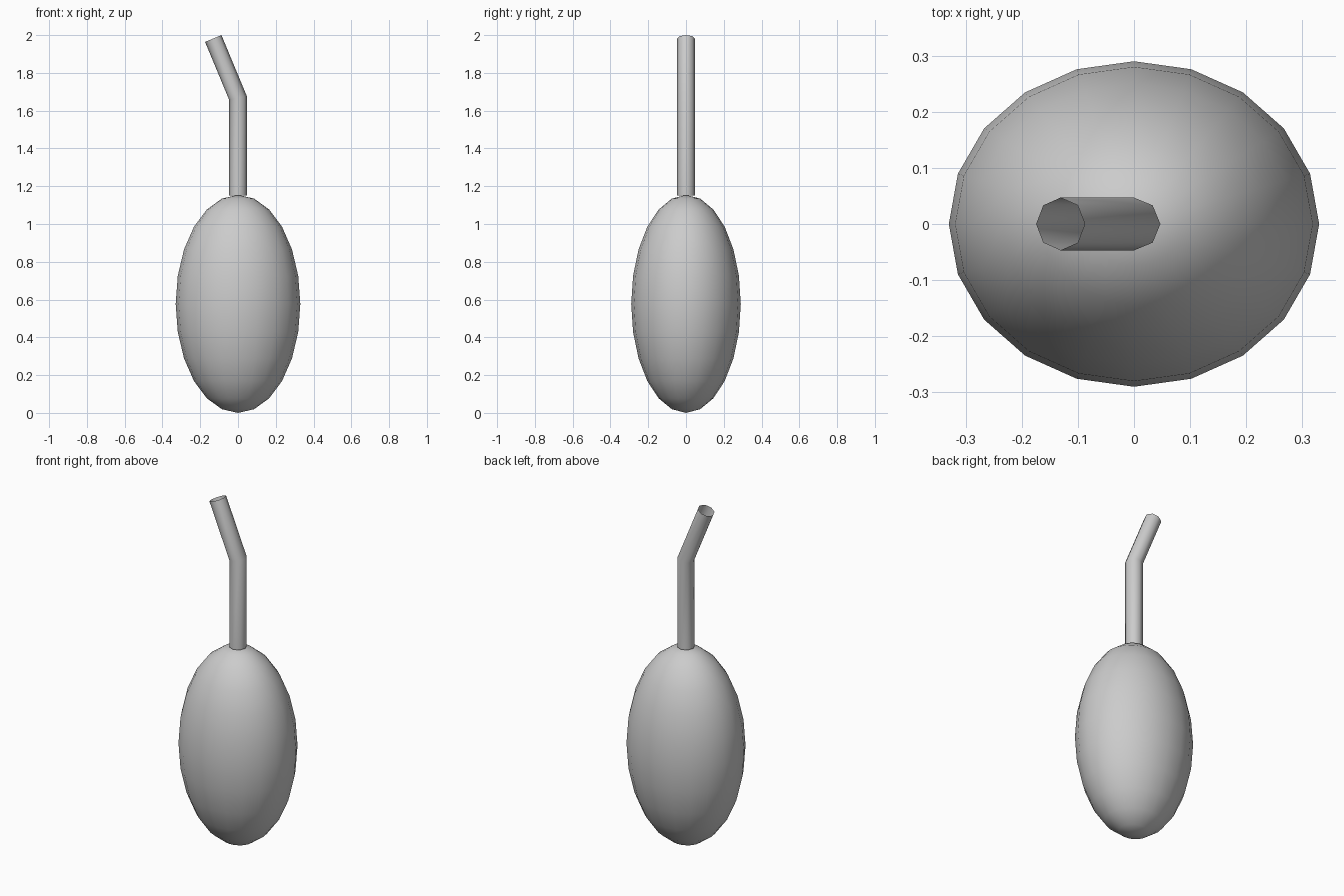
import bpy, bmesh
from math import cos, sin, pi, atan2
from mathutils import Vector

if "Cube" in bpy.data.objects:
    bpy.data.objects.remove(bpy.data.objects["Cube"])


def finish(name, bm):
    bmesh.ops.recalc_face_normals(bm, faces=bm.faces)
    for f in bm.faces:
        f.smooth = True
    mesh = bpy.data.meshes.new(name)
    bm.to_mesh(mesh)
    bm.free()
    obj = bpy.data.objects.new(name, mesh)
    bpy.context.collection.objects.link(obj)
    return obj


# Egg-shaped body: slightly flattened front to back
bm = bmesh.new()
bmesh.ops.create_uvsphere(bm, u_segments=20, v_segments=12, radius=1)
bmesh.ops.scale(bm, vec=(0.33, 0.29, 0.577), verts=bm.verts)
bmesh.ops.translate(bm, vec=(0, 0, 0.58), verts=bm.verts)
bmesh.ops.translate(bm, vec=(0, 0, -0.003), verts=bm.verts)
finish("body", bm)

# Bent open tube: eight-sided rings, with a mitred ring at the bend
SIDES, RADIUS = 8, 0.047
base, bend, tip = Vector((0, 0, 1.15)), Vector((0, 0, 1.667)), Vector((-0.131, 0, 1.982))
tilt = atan2(bend.x - tip.x, tip.z - bend.z)
bm = bmesh.new()
rings = []
for centre, angle, stretch in ((base, 0, 1), (bend, tilt / 2, 1 / cos(tilt / 2)), (tip, tilt, 1)):
    across = Vector((cos(angle), 0, sin(angle))) * RADIUS * stretch
    depth = Vector((0, RADIUS, 0))
    rings.append([bm.verts.new(centre + across * cos(2 * pi * i / SIDES) + depth * sin(2 * pi * i / SIDES))
                  for i in range(SIDES)])
for low, high in zip(rings, rings[1:]):
    for i in range(SIDES):
        j = (i + 1) % SIDES
        bm.faces.new((low[i], low[j], high[j], high[i]))
finish("stem_tube", bm)
